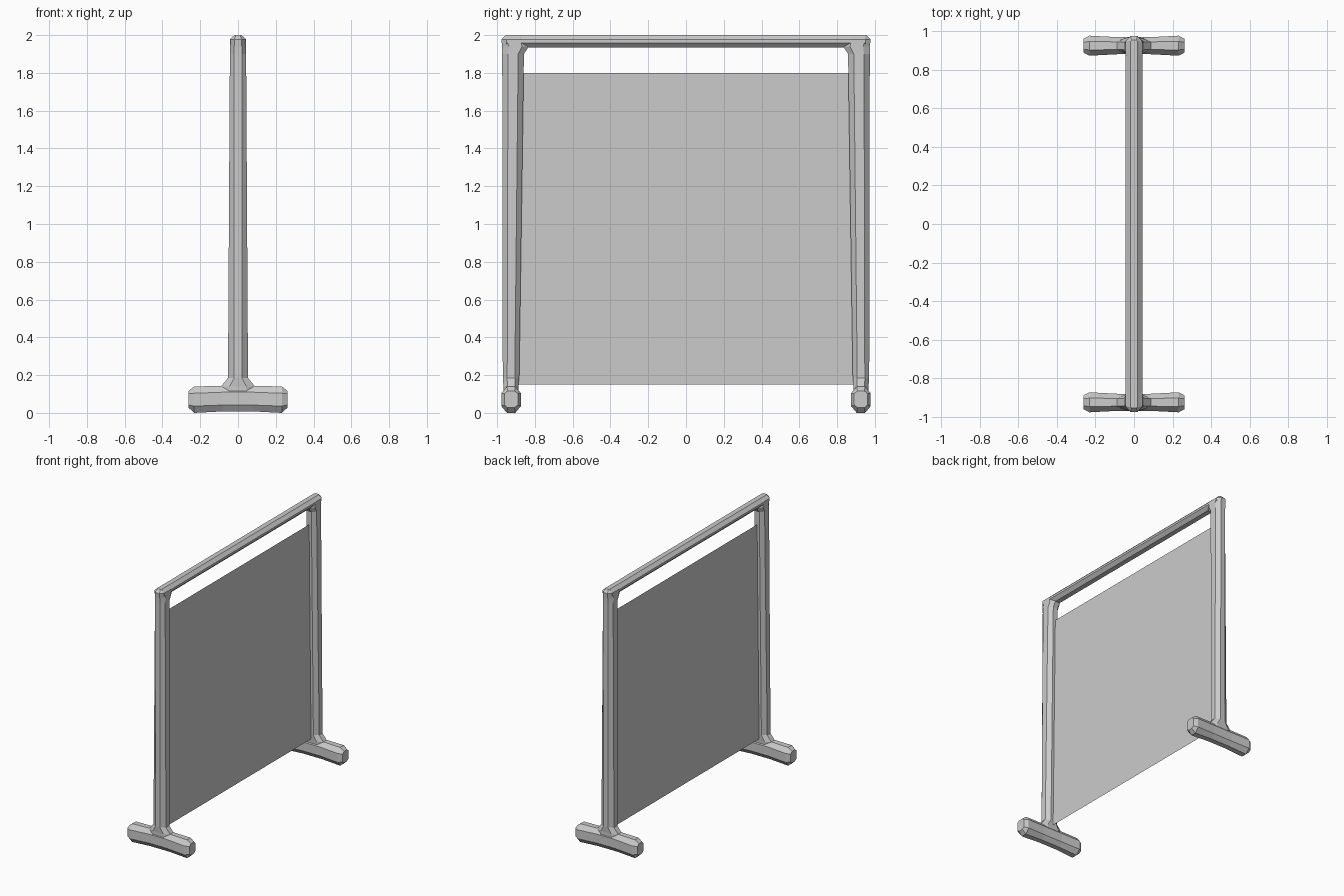
import bpy, bmesh
from mathutils import Vector

if "Cube" in bpy.data.objects:
    bpy.data.objects.remove(bpy.data.objects["Cube"])


def octagon(a0, a1, b0, b1, fa, fb):
    """Chamfered rectangle a0..a1 by b0..b1 whose flats have half lengths fa, fb."""
    ca, cb = (a0 + a1) / 2, (b0 + b1) / 2
    return [(a1, cb - fb), (a1, cb + fb), (ca + fa, b1), (ca - fa, b1),
            (a0, cb + fb), (a0, cb - fb), (ca - fa, b0), (ca + fa, b0)]


def loft(name, rings):
    """Skin a list of equal-sized point rings and cap both ends."""
    bm = bmesh.new()
    loops = [[bm.verts.new(Vector(p)) for p in ring] for ring in rings]
    for lo, hi in zip(loops, loops[1:]):
        n = len(lo)
        for i in range(n):
            j = (i + 1) % n
            bm.faces.new((lo[i], lo[j], hi[j], hi[i]))
    bm.faces.new(loops[0][::-1])
    bm.faces.new(loops[-1])
    bmesh.ops.recalc_face_normals(bm, faces=bm.faces)
    mesh = bpy.data.meshes.new(name)
    bm.to_mesh(mesh)
    bm.free()
    obj = bpy.data.objects.new(name, mesh)
    bpy.context.collection.objects.link(obj)
    return obj


# Post sections: z, half width x, inner y, outer y, flat x, flat y
POST = [
    (0.06, 0.080, 0.890, 0.966, 0.050, 0.018),
    (0.140, 0.090, 0.886, 0.966, 0.045, 0.020),
    (0.185, 0.053, 0.883, 0.970, 0.020, 0.020),
    (1.900, 0.043, 0.858, 0.973, 0.020, 0.027),
    (1.940, 0.043, 0.832, 0.974, 0.020, 0.035),
    (1.978, 0.043, 0.850, 0.977, 0.018, 0.035),
    (2.000, 0.018, 0.870, 0.956, 0.012, 0.035),
]

# Foot sections: x, half width y, bottom z, top z, flat y, flat z
HALF_FOOT = [
    (0.262, 0.036, 0.028, 0.116, 0.018, 0.030),
    (0.232, 0.052, 0.000, 0.140, 0.022, 0.034),
    (0.080, 0.044, 0.008, 0.143, 0.020, 0.034),
]
FOOT = [(-s[0],) + s[1:] for s in HALF_FOOT] + HALF_FOOT[::-1]

for side, label in ((-1, "front"), (1, "back")):
    loft(label + "_post", [
        [(x, side * y, z) for x, y in octagon(-hx, hx, y0, y1, fx, fy)]
        for z, hx, y0, y1, fx, fy in POST])
    loft(label + "_foot", [
        [(x, side * 0.926 + y, z) for y, z in octagon(-hy, hy, z0, z1, fy, fz)]
        for x, hy, z0, z1, fy, fz in FOOT])

# Top rail
loft("top_rail", [
    [(x, y, z) for x, z in octagon(-0.043, 0.043, 1.935, 2.0, 0.019, 0.008)]
    for y in (-0.95, 0.95)])

# Hanging screen, a single thin sheet
mesh = bpy.data.meshes.new("screen_panel")
mesh.from_pydata([(0, -0.885, 0.15), (0, 0.885, 0.15),
                  (0, 0.87, 1.80), (0, -0.87, 1.80)], [], [(0, 1, 2, 3)])
bpy.context.collection.objects.link(bpy.data.objects.new("screen_panel", mesh))
